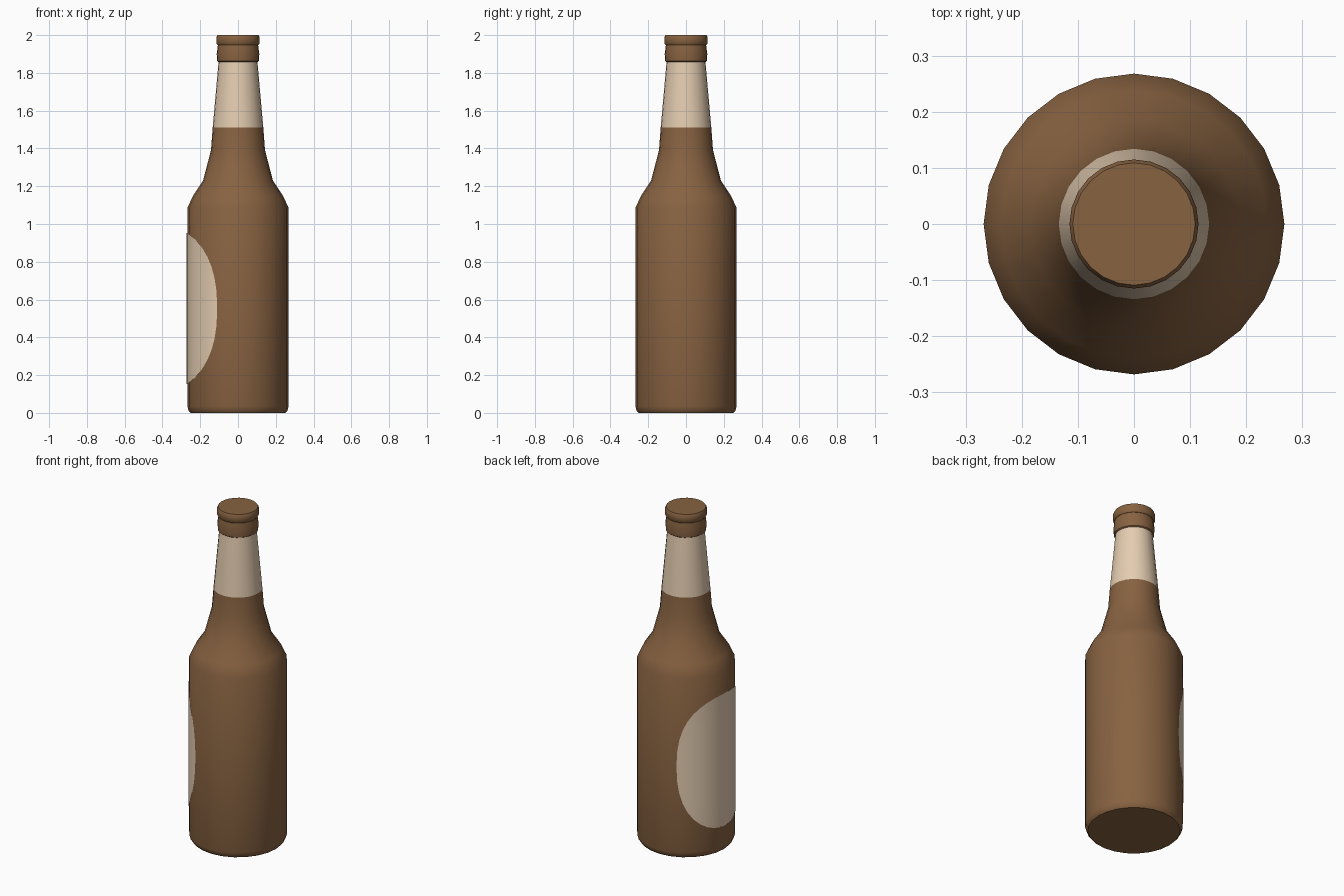
import bpy, bmesh, math

if "Cube" in bpy.data.objects:
    bpy.data.objects.remove(bpy.data.objects["Cube"])

SEG = 24


def material(name, rgb):
    m = bpy.data.materials.new(name)
    m.diffuse_color = (*rgb, 1.0)
    m.use_nodes = True
    m.node_tree.nodes["Principled BSDF"].inputs["Base Color"].default_value = m.diffuse_color
    return m


brown = material("brown glass", (0.245, 0.123, 0.053))
cream = material("cream paper", (0.78, 0.61, 0.44))


def finish(bm, name, mats, angle=45):
    me = bpy.data.meshes.new(name)
    bm.to_mesh(me)
    bm.free()
    ob = bpy.data.objects.new(name, me)
    bpy.context.collection.objects.link(ob)
    for m in mats:
        me.materials.append(m)
    bpy.ops.object.select_all(action='DESELECT')
    ob.select_set(True)
    bpy.context.view_layer.objects.active = ob
    bpy.ops.object.shade_smooth_by_angle(angle=math.radians(angle))
    return ob


def lathe(name, profile, mats, rule=lambda z: 0):
    """Revolve (radius, z) points around z, capping both ends."""
    bm = bmesh.new()
    rings = [[bm.verts.new((r * math.cos(math.tau * i / SEG),
                            r * math.sin(math.tau * i / SEG), z))
              for i in range(SEG)] for r, z in profile]
    for a, b in zip(rings, rings[1:]):
        for i in range(SEG):
            j = (i + 1) % SEG
            bm.faces.new((a[i], a[j], b[j], b[i]))
    bm.faces.new(rings[0][::-1])
    bm.faces.new(rings[-1])
    for f in bm.faces:
        f.material_index = rule(f.calc_center_median().z)
    return finish(bm, name, mats)


# Bottle body, shoulder, neck and lip; the paper neck band is picked by height
lathe("bottle",
      [(0.252, 0.0), (0.262, 0.012), (0.268, 0.035), (0.268, 1.085),
       (0.238, 1.15), (0.185, 1.23), (0.143, 1.39), (0.134, 1.51),
       (0.103, 1.857), (0.110, 1.862), (0.113, 1.90), (0.106, 1.95)],
      [brown, cream], lambda z: 1 if 1.52 < z < 1.855 else 0)

# Bottle cap
lathe("cap", [(0.108, 1.947), (0.115, 1.957), (0.115, 1.988), (0.109, 2.0)], [brown])

# Rounded body label: a thin curved sheet on the -x side
bm = bmesh.new()
COLS, ROWS = 20, 6
RAD, SPAN, HALF, MID, POW = 0.2715, math.radians(66), 0.40, 0.553, 2.4
cols = []
for c in range(COLS + 1):
    t = -math.cos(math.pi * c / COLS)
    h = HALF * max(1 - abs(t) ** POW, 1e-4) ** (1 / POW)
    a = math.pi + SPAN * t
    cols.append([bm.verts.new((RAD * math.cos(a), RAD * math.sin(a),
                               MID + h * (2 * r / ROWS - 1))) for r in range(ROWS + 1)])
for a, b in zip(cols, cols[1:]):
    for r in range(ROWS):
        bm.faces.new((a[r], b[r], b[r + 1], a[r + 1]))
finish(bm, "body_label", [cream])
